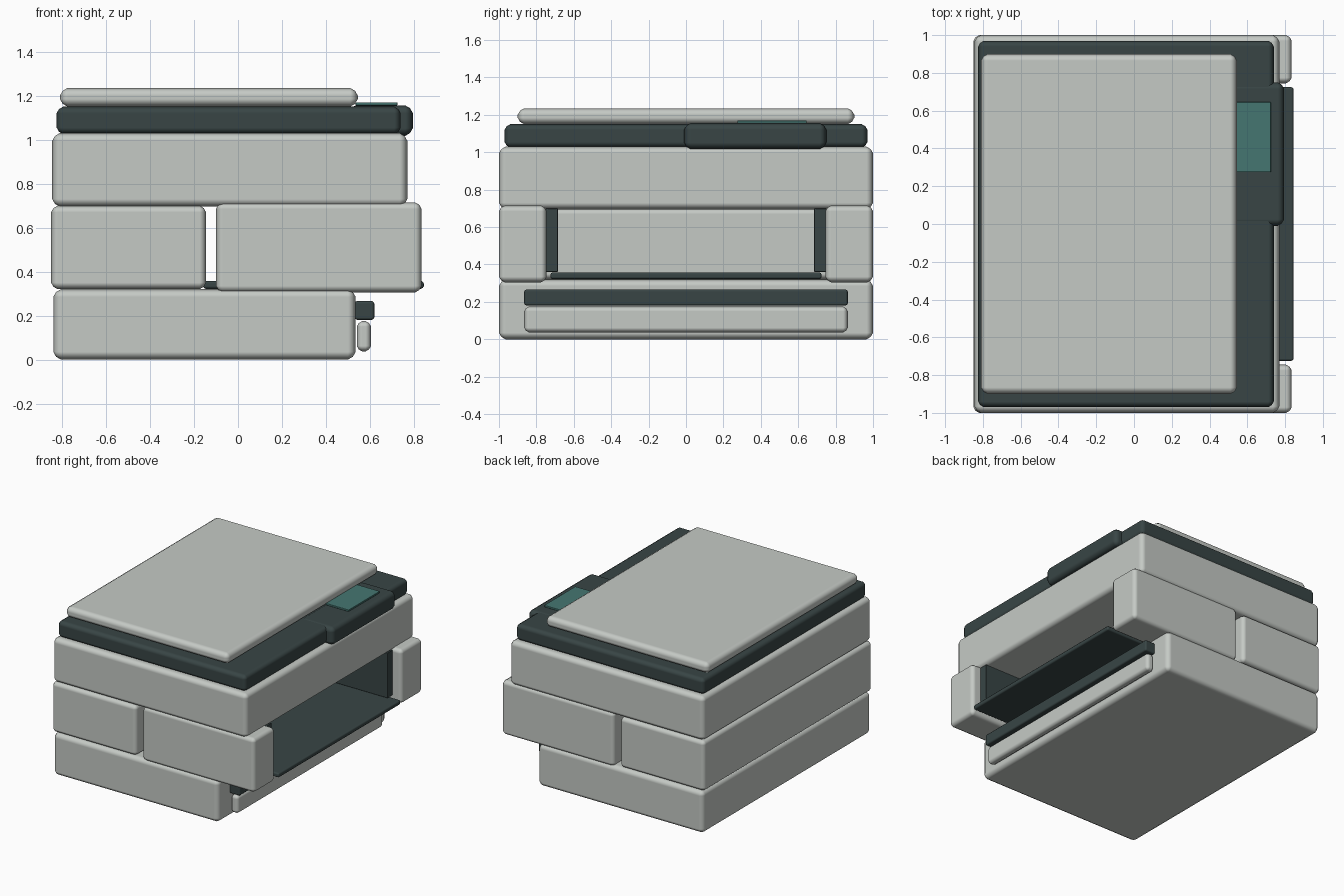
import bpy
import bmesh
from mathutils import Vector

cube = bpy.data.objects.get("Cube")
if cube:
    bpy.data.objects.remove(cube, do_unlink=True)


def material(name, rgb):
    mat = bpy.data.materials.new(name)
    mat.use_nodes = True
    mat.diffuse_color = (*rgb, 1)
    mat.node_tree.nodes["Principled BSDF"].inputs["Base Color"].default_value = (*rgb, 1)
    return mat


LIGHT = material("light grey plastic", (0.56, 0.59, 0.56))
DARK = material("dark slate plastic", (0.04, 0.06, 0.06))
TEAL = material("teal glass", (0.06, 0.18, 0.165))


def block(name, x, y, z, mat, bevel):
    """Chamfered box spanning the given x, y and z ranges."""
    low, high = (Vector(corner) for corner in zip(x, y, z))
    bm = bmesh.new()
    bmesh.ops.create_cube(bm, size=1)
    bmesh.ops.scale(bm, vec=high - low, verts=bm.verts)
    for face in bm.faces:
        face.smooth = True
    mesh = bpy.data.meshes.new(name)
    bm.to_mesh(mesh)
    bm.free()
    mesh.materials.append(mat)
    obj = bpy.data.objects.new(name, mesh)
    obj.location = (low + high) / 2
    bpy.context.collection.objects.link(obj)
    if bevel:
        mod = obj.modifiers.new("soft edges", "BEVEL")
        mod.width = bevel
        mod.segments = 2
        mod.profile = 0.4
        mod.harden_normals = True
    return obj


# Main body: base, rear housing and upper housing
block("base", (-0.84, 0.535), (-1, 1), (0, 0.32), LIGHT, 0.035)
block("rear_housing", (-0.85, -0.145), (-1, 1), (0.32, 0.7), LIGHT, 0.03)
block("upper_housing", (-0.845, 0.77), (-1, 1), (0.695, 1.03), LIGHT, 0.035)

# Side arms with dark inner liners, on both sides of the paper opening
for side, sign in (("right", -1), ("left", 1)):
    block(f"{side}_arm", (-0.1, 0.835), sorted((sign * 0.745, sign)),
          (0.305, 0.715), LIGHT, 0.03)
    block(f"{side}_liner", (-0.09, 0.76), sorted((sign * 0.685, sign * 0.75)),
          (0.36, 0.7), DARK, 0.005)

# Paper tray and the two bars below it
block("paper_tray", (-0.16, 0.845), (-0.725, 0.725), (0.322, 0.358), DARK, 0.012)
block("drawer_bar", (0.53, 0.62), (-0.865, 0.865), (0.18, 0.267), DARK, 0.012)
block("drawer_front", (0.54, 0.605), (-0.865, 0.865), (0.037, 0.175), LIGHT, 0.025)

# Scanner, control panel, screen and lid
block("scanner_frame", (-0.825, 0.74), (-0.97, 0.97), (1.025, 1.15), DARK, 0.03)
block("control_panel", (0.5, 0.795), (-0.01, 0.75), (1.017, 1.156), DARK, 0.035)
block("screen", (0.535, 0.725), (0.275, 0.645), (1.156, 1.17), TEAL, 0.003)
block("scanner_lid", (-0.81, 0.545), (-0.9, 0.9), (1.15, 1.235), LIGHT, 0.035)
